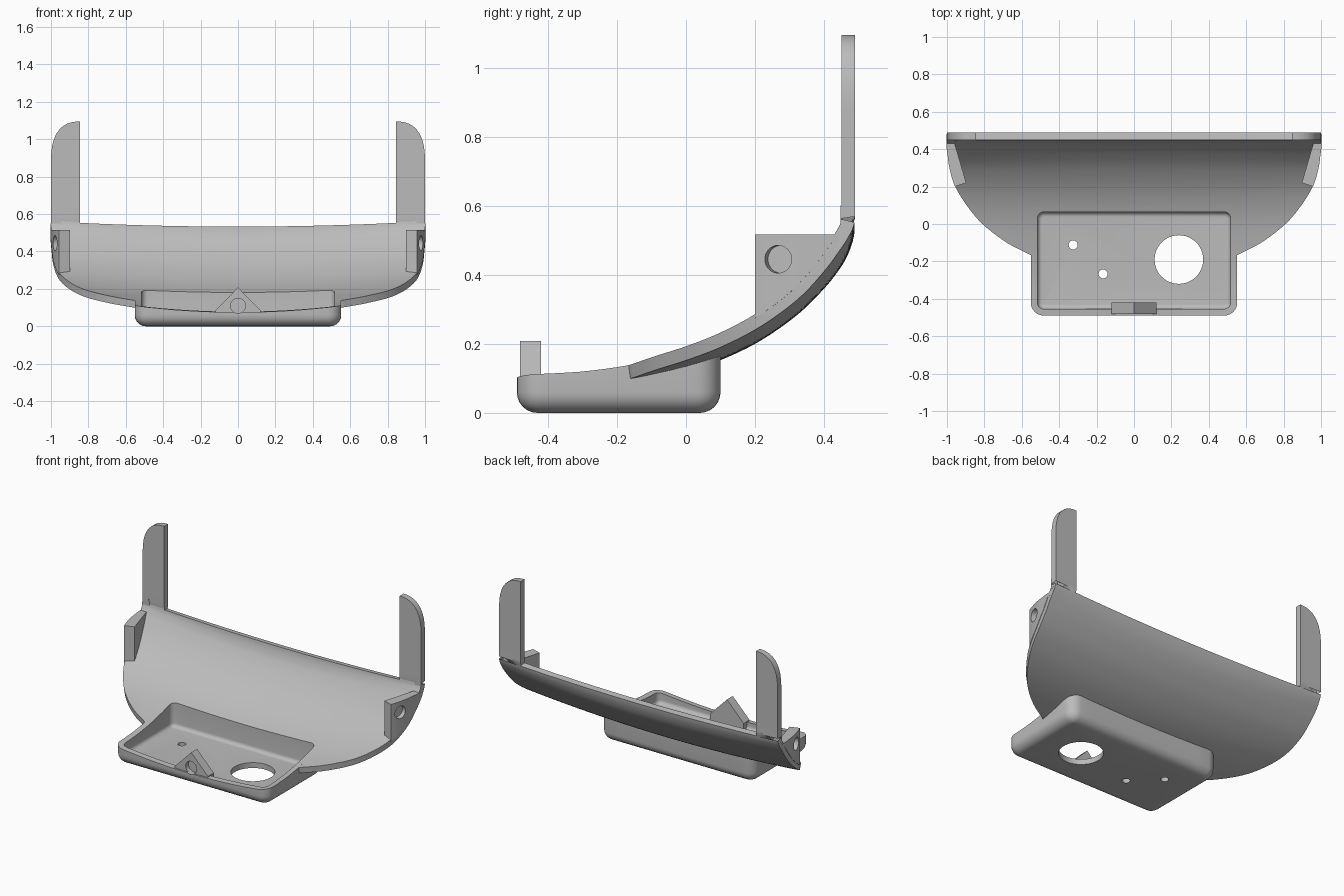
import bpy, bmesh
from math import sin, cos, pi, radians
from mathutils import Vector

cube = bpy.data.objects.get("Cube")
if cube:
    bpy.data.objects.remove(cube, do_unlink=True)

grey = bpy.data.materials.new("plain grey")
grey.use_nodes = True
GREY = (0.5, 0.5, 0.5, 1)
grey.diffuse_color = GREY
grey.node_tree.nodes["Principled BSDF"].inputs["Base Color"].default_value = GREY


def make(name, verts, faces, recalc=True):
    mesh = bpy.data.meshes.new(name)
    mesh.from_pydata(verts, [], faces)
    bm = bmesh.new()
    bm.from_mesh(mesh)
    bmesh.ops.delete(bm, geom=[v for v in bm.verts if not v.link_faces], context='VERTS')
    if recalc:
        bmesh.ops.recalc_face_normals(bm, faces=bm.faces)
    bm.to_mesh(mesh)
    bm.free()
    mesh.materials.append(grey)
    obj = bpy.data.objects.new(name, mesh)
    bpy.context.collection.objects.link(obj)
    return obj


def loft(name, rings):
    """Skin a stack of equal closed rings and cap both ends."""
    n = len(rings[0])
    faces = [(k * n + i, k * n + (i + 1) % n, (k + 1) * n + (i + 1) % n, (k + 1) * n + i)
             for k in range(len(rings) - 1) for i in range(n)]
    last = (len(rings) - 1) * n
    faces += [tuple(range(n))[::-1], tuple(range(last, last + n))]
    return make(name, [p for r in rings for p in r], faces)


def rod(centre, axis, radius, half):
    """Cylinder used as a drill."""
    axis = Vector(axis).normalized()
    u = axis.orthogonal().normalized()
    v = axis.cross(u)
    c = Vector(centre)
    return loft("drill", [[c + axis * h + (u * cos(a) + v * sin(a)) * radius
                           for a in (2 * pi * i / 48 for i in range(48))]
                          for h in (-half, half)])


def activate(obj):
    bpy.ops.object.select_all(action='DESELECT')
    obj.select_set(True)
    bpy.context.view_layer.objects.active = obj


def cut(obj, cutter, keep=False):
    mod = obj.modifiers.new("cut", 'BOOLEAN')
    mod.operation = 'DIFFERENCE'
    mod.solver = 'EXACT'
    mod.object = cutter
    activate(obj)
    bpy.ops.object.modifier_apply(modifier=mod.name)
    if not keep:
        bpy.data.objects.remove(cutter, do_unlink=True)


# Dish profile: y, z, half width, crosswise rise
KEYS = [Vector(k) for k in (
    (-.49, .075, .2, .115), (-.33, .09, .33, .09), (-.24, .103, .43, .078),
    (-.17, .116, .545, .07), (-.1, .133, .68, .06), (0, .16, .81, .05),
    (.1, .195, .895, .047), (.2, .245, .955, .045), (.3, .316, .985, .045),
    (.37, .385, .995, .05), (.41, .435, 1, .053), (.435, .478, 1, .048),
    (.45, .533, 1, .028), (.45, .62, 1, 0), (.45, 1.095, 1, 0))]
STEPS = 5
FRONT_ROW, ARM_ROW = 3 * STEPS, 12 * STEPS
ARM_X, ARM_BASE, ARM_TOP, ARM_SHOULDER = .845, .62, 1.095, .88

rows = []
for i in range(len(KEYS) - 1):
    p0, p1, p2 = KEYS[max(i - 1, 0)], KEYS[i], KEYS[i + 1]
    p3 = KEYS[min(i + 2, len(KEYS) - 1)]
    for s in range(STEPS):
        t = s / STEPS
        rows.append(.5 * (2 * p1 + (p2 - p0) * t + (2 * p0 - 5 * p1 + 4 * p2 - p3) * t ** 2
                          + (3 * p1 - p0 - 3 * p2 + p3) * t ** 3))
rows.append(KEYS[-1])


def profile(y):
    """Profile row of the dish at depth y."""
    a, b = next((a, b) for a, b in zip(rows, rows[1:]) if y <= b[0])
    return a.lerp(b, (y - a[0]) / (b[0] - a[0]))


def surf(x, y):
    """Height of the inner dish surface."""
    r = profile(y)
    return r[1] + r[3] * x * x


# Dish with two upright arms, rounded at their outer top corners
MID, SIDE = 32, 10
HALF = MID // 2
cols = MID + 2 * SIDE + 1
shell = rows[FRONT_ROW:]
verts, faces = [], []
for i, (y, z, w, c) in enumerate(shell):
    inner = ARM_X if i + FRONT_ROW >= ARM_ROW else ARM_X * w
    for j in range(cols):
        k = j - cols // 2
        u = sin(max(abs(k) - HALF, 0) / SIDE * pi / 2)
        x = inner * min(abs(k) / HALF, 1) + (w - inner) * u
        h = z + c * x * x
        if z > ARM_BASE:
            top = ARM_SHOULDER + (ARM_TOP - ARM_SHOULDER) * max(1 - u ** 2.5, 0) ** .4
            h = ARM_BASE + (z - ARM_BASE) / (ARM_TOP - ARM_BASE) * (top - ARM_BASE)
        verts.append((x if k > 0 else -x, y, h))
for i in range(len(shell) - 1):
    for j in range(cols - 1):
        if i + FRONT_ROW < ARM_ROW or not SIDE <= j < SIDE + MID:
            a = i * cols + j
            faces.append((a, a + 1, a + cols + 1, a + cols))
dish = make("curved_dish_with_arms", verts, faces, recalc=False)
solid = dish.modifiers.new("thickness", 'SOLIDIFY')
solid.thickness = .039
solid.offset = -1
activate(dish)
bpy.ops.object.modifier_apply(modifier=solid.name)

# Opening in the dish above the tray
cut(dish, loft("opening", [[(x, y, z) for x, y in ((-.522, -.3), (.522, -.3), (.522, .074), (-.522, .074))]
                           for z in (-.1, .45)]))


# Tray: rounded rectangle rings from the underside, over the rim, to the floor
def ring(inset, height):
    r = max(.07 - inset, .015)
    hx, hy, cy = .552 - inset, .295 - inset, -.195
    corners = [(hx - r, hy - r, 0), (r - hx, hy - r, 1), (r - hx, r - hy, 2), (hx - r, r - hy, 3)]
    pts = []
    for n, (cx, dy, q) in enumerate(corners):
        arc = [(cx + r * cos((q + s / 6) * pi / 2), cy + dy + r * sin((q + s / 6) * pi / 2))
               for s in range(7)]
        nx, ny, nq = corners[(n + 1) % 4]
        end = (nx + r * cos(nq * pi / 2), cy + ny + r * sin(nq * pi / 2))
        start = arc[-1]
        arc += [tuple(a + (b - a) * s / 12 for a, b in zip(start, end)) for s in range(1, 12)]
        pts += arc
    return [(x, y, surf(x, y) if height is None else height) for x, y in pts]


WALL, FLOOR, R, r = .036, .035, .06, .025
quarter = [i * pi / 12 for i in range(7)]
rings = [ring(R * (1 - sin(a)), R * (1 - cos(a))) for a in quarter]
rings += [ring(0, None), ring(WALL, None)]
rings += [ring(WALL + r * (1 - cos(a)), FLOOR + r * (1 - sin(a))) for a in quarter]
tray = loft("tray", rings)
for x, y, rad in ((.24, -.19, .13), (-.325, -.112, .024), (-.165, -.267, .024)):
    cut(tray, rod((x, y, 0), (0, 0, 1), rad, .2))

# Pointed block at the tray front, with a blind hole from the front
block = loft("front_pointed_block", [[(x, y, z) for x, z in
             ((-.12, .03), (.12, .03), (.12, .085), (0, .208), (-.12, .085))] for y in (-.48, -.42)])
drill = rod((0, -.5, .11), (0, 1, 0), .04, .05)
cut(tray, drill, keep=True)
cut(block, drill)

# Side tabs flush with the dish outline, each with a blind hole from outside
tabs = []
for side, name in ((1, "left_tab"), (-1, "right_tab")):
    slices = []
    for i in range(13):
        t = i / 12
        inn = Vector((.897, .22)).lerp(Vector((.962, .442)), t)
        y = .2 + .242 * t
        out = Vector((profile(y)[2] + .002, y))
        low_in, low_out = (min(surf(*p), .505) - .012 for p in (inn, out))
        slices.append([(side * p.x, p.y, z) for p, z in
                       ((inn, low_in), (inn, .516), (out, .516), (out, low_out))])
    tab = loft(name, slices)
    cut(tab, rod((side * .978, .267, .445), (side, -.3, 0), .04, .03))
    tabs.append(tab)

for obj in [dish, tray, block] + tabs:
    activate(obj)
    bpy.ops.object.shade_smooth_by_angle(angle=radians(32))
